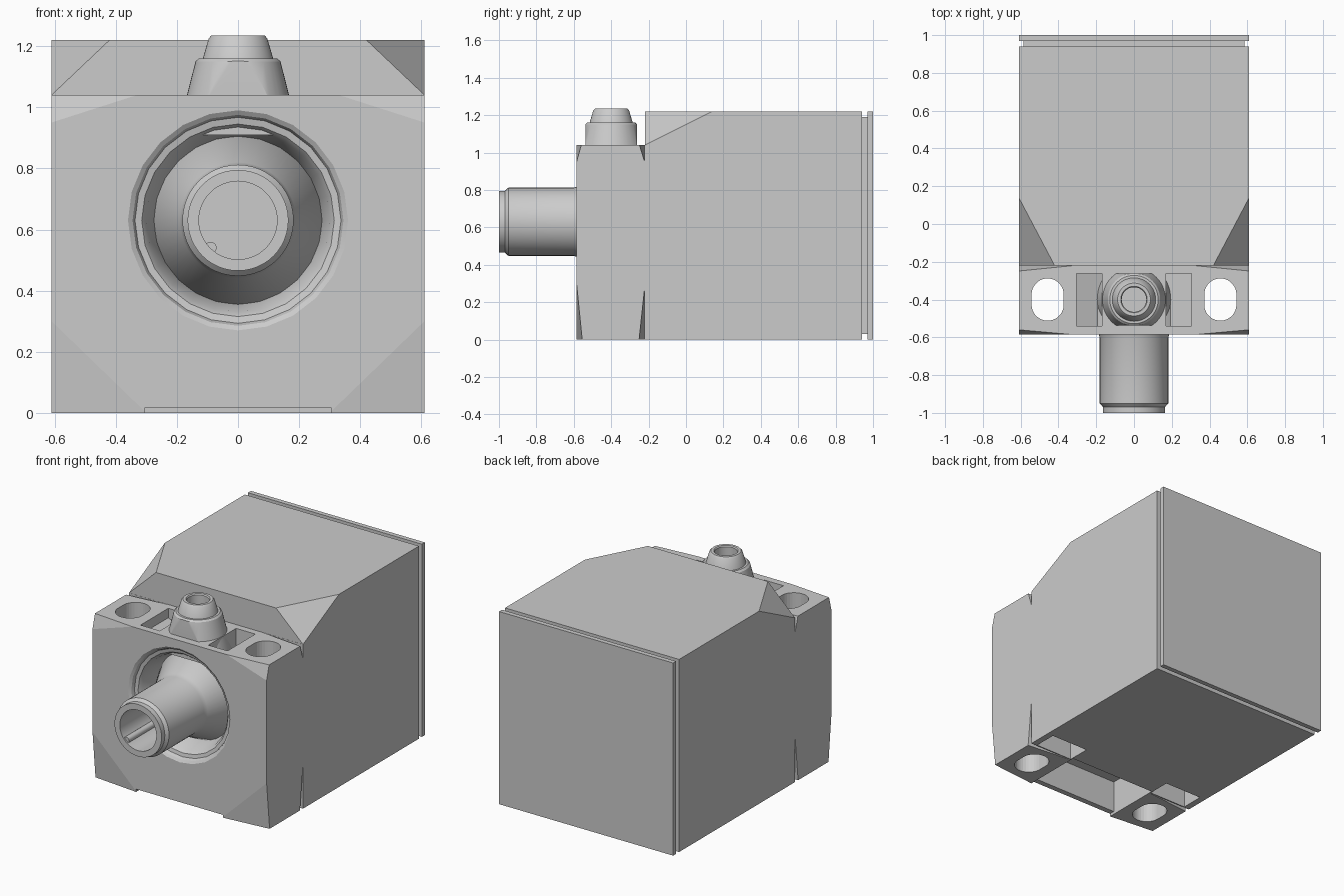
import bpy, bmesh, math
from itertools import product
from mathutils import Matrix, Vector

if "Cube" in bpy.data.objects:
    bpy.data.objects.remove(bpy.data.objects["Cube"])


def finish(name, bm):
    bmesh.ops.recalc_face_normals(bm, faces=bm.faces[:])
    me = bpy.data.meshes.new(name)
    bm.to_mesh(me)
    bm.free()
    ob = bpy.data.objects.new(name, me)
    bpy.context.collection.objects.link(ob)
    return ob


def hull(name, pts):
    """Convex solid around a few points."""
    bm = bmesh.new()
    for p in pts:
        bm.verts.new(p)
    res = bmesh.ops.convex_hull(bm, input=bm.verts[:])
    junk = [v for v in res["geom_interior"] if isinstance(v, bmesh.types.BMVert)]
    bmesh.ops.delete(bm, geom=junk, context='VERTS')
    bmesh.ops.dissolve_limit(bm, angle_limit=0.001, verts=bm.verts[:], edges=bm.edges[:])
    return finish(name, bm)


def box(name, x, y, z):
    return hull(name, list(product(x, y, z)))


def lathe(name, profile, centre, axis, segments, smooth=True):
    """Revolve (radius, height) points around the z or y axis through centre."""
    bm = bmesh.new()
    up = Vector((0, 0, 1)) if axis == 'z' else Vector((0, 1, 0))
    vs = [bm.verts.new(Vector((r, 0, 0)) + up * h) for r, h in profile]
    es = [bm.edges.new(pair) for pair in zip(vs, vs[1:])]
    bmesh.ops.spin(bm, geom=vs + es, cent=(0, 0, 0), axis=up, angle=math.tau,
                   steps=segments, use_duplicate=False)
    bmesh.ops.remove_doubles(bm, verts=bm.verts[:], dist=1e-5)
    bmesh.ops.transform(bm, matrix=Matrix.Translation(centre), verts=bm.verts[:])
    ob = finish(name, bm)
    if smooth:
        smooth_shade(ob)
    return ob


def smooth_shade(ob):
    bpy.ops.object.select_all(action='DESELECT')
    ob.select_set(True)
    bpy.context.view_layer.objects.active = ob
    bpy.ops.object.shade_smooth_by_angle(angle=math.radians(30))


def boolean(target, cutter, op='DIFFERENCE'):
    cutter.hide_render = True
    bpy.context.view_layer.objects.active = target
    mod = target.modifiers.new("cut", 'BOOLEAN')
    mod.object, mod.operation, mod.solver = cutter, op, 'EXACT'
    bpy.ops.object.modifier_apply(modifier=mod.name)
    bpy.data.objects.remove(cutter)


W, F, S, T, H = 0.61, -0.585, -0.22, 1.04, 1.22   # half width, front, step, ledge, top
CZ, BY = 0.63, -0.4                               # connector height, boss y

# Housing: stepped side profile extruded across x
bm = bmesh.new()
side = [(F, 0), (0.94, 0), (0.94, H), (S, H), (S, T), (F, T)]
face = bm.faces.new([bm.verts.new((-W, y, z)) for y, z in side])
ext = bmesh.ops.extrude_face_region(bm, geom=[face])
bmesh.ops.translate(bm, vec=(2 * W, 0, 0),
                    verts=[v for v in ext["geom"] if isinstance(v, bmesh.types.BMVert)])
housing = finish("housing", bm)

# Corner facets and thin wedge notches (last point lies outside the housing)
E = S - 0.001
wedges = [
    [(W, 0.14, H), (0.42, S, H), (W, S, T), (0.72, S - 0.1, H + 0.1)],
    [(0.3, F, 0), (W, F, 0.3), (W, F + 0.03, 0), (0.7, F - 0.08, -0.08)],
    [(0.33, F, T), (W, F, 0.95), (W, F + 0.025, T), (0.7, F - 0.08, T + 0.08)],
    [(0.31, E, 0), (W, E, 0.28), (W, E - 0.03, 0), (0.7, E, -0.08)],
    [(0.33, E, T), (W, E, 0.95), (W, E - 0.028, T), (0.7, E, T + 0.08)],
]
for s in (1, -1):
    for pts in wedges:
        boolean(housing, hull("wedge_cutter", [(s * x, y, z) for x, y, z in pts]))
    # Oblong screw hole
    slot = []
    for i in range(32):
        a = math.tau * (i + 0.5) / 32
        x = s * 0.457 + 0.085 * math.cos(a)
        y = BY + 0.085 * math.sin(a) + math.copysign(0.027, math.sin(a))
        slot += [(x, y, -0.1), (x, y, 1.15)]
    boolean(housing, hull("slot_cutter", slot))
    # Pocket beside the boss, with a sloping floor
    pocket = [(s * x, y, z) for x, zf in ((0.17, 0.92), (0.305, 0.98))
              for y in (-0.54, -0.262) for z in (zf, 1.1)]
    boolean(housing, hull("pocket_cutter", pocket))
    # Pocket under the body behind each foot
    boolean(housing, box("foot_cutter", (s * 0.31, s * 0.57), (-0.215, -0.07), (-0.1, 0.15)))

# Underside bay with a shallow opening through the front wall
boolean(housing, box("bay_cutter", (-0.305, 0.305), (-0.55, -0.2), (-0.1, 0.22)))
boolean(housing, box("lip_cutter", (-0.305, 0.305), (-0.7, -0.5), (-0.1, 0.018)))

# Round front opening and its stepped, tapered lining
boolean(housing, lathe("opening_cutter", [(0, -0.7), (0.36, -0.7), (0.36, -0.37), (0, -0.37)],
                       (0, 0, CZ), 'y', 24, False))
lathe("opening_lining", [(0.36, F), (0.345, -0.575), (0.337, -0.555), (0.315, -0.55),
                         (0.3, -0.53), (0.275, -0.42), (0, -0.42), (0, -0.37),
                         (0.36, -0.37), (0.36, F)], (0, 0, CZ), 'y', 24)

# Back cover, joined by a narrower neck that leaves a groove
box("groove_neck", (-0.585, 0.585), (0.92, 0.98), (0.03, 1.19))
box("back_cover", (-W, W), (0.97, 1.0), (0, H))

# Hollow plug connector with flared root, and its keying rib
lathe("connector", [(0, -0.4), (0.275, -0.4), (0.275, -0.42), (0.19, -0.575), (0.182, -0.6),
                    (0.182, -0.95), (0.165, -0.968), (0.165, -1), (0.128, -1),
                    (0.128, -0.62), (0, -0.62)], (0, 0, CZ), 'y', 48)
lathe("key_rib", [(0, -0.99), (0.02, -0.99), (0.02, -0.61), (0, -0.61)],
      (-0.09, 0, CZ - 0.09), 'y', 16)

# Top boss: hollow stepped cone with flats front and back
boss = lathe("top_boss", [(0, 0.91), (0.2, 0.91), (0.139, 1.15), (0.128, 1.16), (0.115, 1.16),
                          (0.096, 1.225), (0.087, 1.235), (0.07, 1.235), (0.065, 1.228),
                          (0.065, 1.06), (0, 1.06)], (0, BY, 0), 'z', 48, False)
boolean(boss, box("flat_cutter", (-0.3, 0.3), (BY - 0.137, BY + 0.137), (0.9, 1.3)), 'INTERSECT')
smooth_shade(boss)
